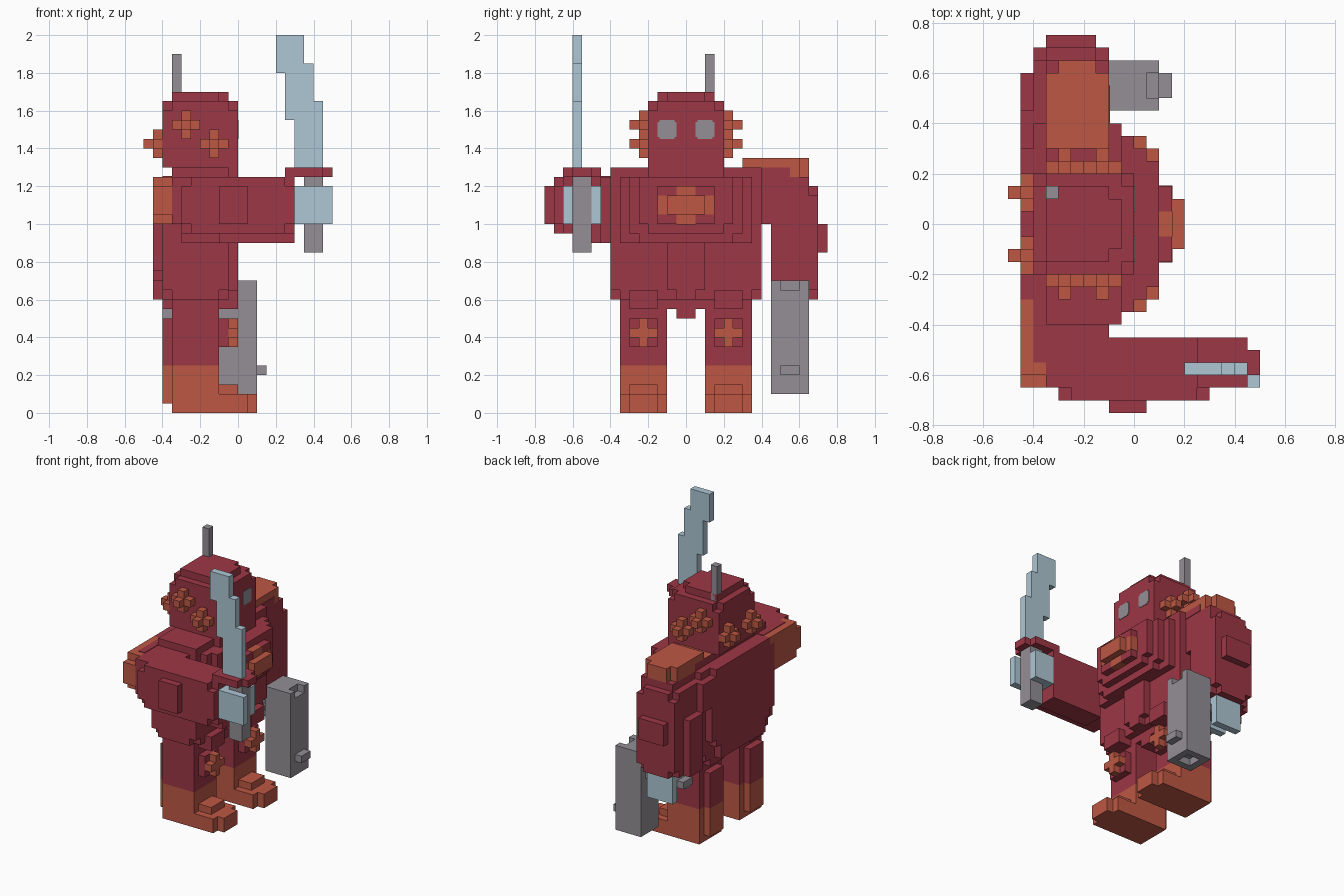
import bpy, bmesh

if "Cube" in bpy.data.objects:
    bpy.data.objects.remove(bpy.data.objects["Cube"], do_unlink=True)


def material(name, rgb):
    m = bpy.data.materials.new(name)
    m.use_nodes = True
    m.diffuse_color = (*rgb, 1)
    m.node_tree.nodes["Principled BSDF"].inputs["Base Color"].default_value = (*rgb, 1)
    return m


RED = material("dark red", (0.335, 0.038, 0.06))
ORANGE = material("rust orange", (0.51, 0.097, 0.058))
GREY = material("gun grey", (0.293, 0.275, 0.303))
BLUE = material("pale steel blue", (0.42, 0.57, 0.66))


def part(name, mat, *boxes):
    """One object made of boxes given as (x0, x1, y0, y1, z0, z1)."""
    bm = bmesh.new()
    for b in boxes:
        for v in bmesh.ops.create_cube(bm, size=1)["verts"]:
            v.co = [(b[2 * i] + b[2 * i + 1]) / 2 + v.co[i] * (b[2 * i + 1] - b[2 * i])
                    for i in range(3)]
    me = bpy.data.meshes.new(name)
    bm.to_mesh(me)
    bm.free()
    me.materials.append(mat)
    ob = bpy.data.objects.new(name, me)
    bpy.context.collection.objects.link(ob)


def keep(b):
    return b


def flip(b):
    """Mirror a box across y = 0."""
    return (b[0], b[1], -b[3], -b[2], b[4], b[5])


def raise_forward(b):
    """Turn a box of the hanging arm into the mirrored arm held forward."""
    return (0.9 - b[5], 0.9 - b[4], -b[3], -b[2], b[0] + 1.35, b[1] + 1.35)


def plus(centre, axis, sign, knob=True):
    """Plus-shaped stud, 0.05 thick, growing from a surface along an axis."""
    boxes = []
    flat = [i for i in range(3) if i != axis]
    for long in flat + ([None] if knob else []):
        b = []
        for i in range(3):
            if i == axis:
                reach = 0.1 if long is None else 0.05
                b += sorted((centre[i], centre[i] + sign * reach))
            else:
                h = 0.075 if i == long else 0.025
                b += [centre[i] - h, centre[i] + h]
        boxes.append(tuple(b))
    return boxes


# Head with stepped crown, eyes and antenna
part("head", RED,
     (-.4, 0, -.2, .2, 1.3, 1.6),
     (-.4, 0, -.15, .15, 1.6, 1.65),
     (-.35, -.05, -.2, .2, 1.6, 1.65),
     (-.35, -.05, -.1, .1, 1.65, 1.7),
     (-.35, -.1, -.15, .15, 1.65, 1.7),
     (-.35, 0, -.2, .2, 1.25, 1.3))
part("antenna", GREY, (-.35, -.3, .1, .15, 1.65, 1.9))
for side, s in (("left", 1), ("right", -1)):
    y = s * 0.1
    part(side + "_eye", GREY, (-.003, .003, y - .05, y + .05, 1.46, 1.54),
         (-.003, .003, y - .04, y + .04, 1.45, 1.55))
    part(side + "_head_studs", ORANGE,
         *plus((-.275, s * .2, 1.525), 1, s), *plus((-.125, s * .2, 1.425), 1, s),
         *plus((-.4, s * .125, 1.425), 0, -1))

# Torso with stepped chest, belly panel and back
part("torso", RED,
     (-.4, -.05, -.4, .4, .65, 1.25),
     (-.4, -.05, -.35, .35, .6, .65),
     (-.35, -.1, -.4, .4, .6, .65),
     (-.35, -.05, -.4, .4, 1.25, 1.3),
     (-.05, 0, -.2, .2, 1.25, 1.3),
     (-.05, 0, -.35, .35, .9, 1.25))
part("belly_panel", RED, (-.05, 0, -.1, .1, .65, .9), (-.05, 0, -.05, .05, .6, .65))
part("back_plate", RED,
     (-.45, -.4, -.35, .35, .75, 1.2),
     (-.45, -.4, -.3, .3, .7, .75),
     (-.45, -.4, -.25, .25, .6, .7),
     (-.45, -.4, -.3, .3, 1.2, 1.25))
part("chest_plates", RED,
     (0, .05, -.3, .3, .95, 1.25),
     (0, .05, -.25, .25, .9, .95),
     (.05, .1, -.25, .25, 1.0, 1.25),
     (.05, .1, -.2, .2, .95, 1.0),
     (.1, .15, -.15, .15, 1.0, 1.2))
part("chest_emblem", ORANGE,
     (.1, .152, -.152, .152, 1.05, 1.15),
     (.1, .152, -.05, .05, .998, 1.202),
     (.15, .2, -.1, .1, 1.05, 1.15))
part("pelvis", RED, (-.35, -.1, -.1, .1, .55, .6), (-.3, -.1, -.05, .05, .5, .55))

# Arms: one set of boxes, hanging on one side and held forward on the other
ARM = [(-.35, -.1, .4, .65, 1.0, 1.25),
       (-.35, -.1, .45, .65, .6, 1.0),
       (-.4, -.1, .45, .65, .6, 1.2),
       (-.35, -.15, .65, .7, .6, 1.2),
       (-.4, -.1, .65, .7, .65, 1.15),
       (-.35, -.15, .7, .75, .85, 1.0),
       (-.45, -.4, .45, .6, .6, 1.0),
       (-.45, -.35, .35, .45, 1.0, 1.2)]
CAP = [(-.35, -.1, .3, .6, 1.25, 1.35),
       (-.3, -.15, .6, .65, 1.25, 1.35),
       (-.35, -.1, .2, .35, 1.25, 1.3)]
CAP_FRONT = [(-.1, -.096, .3, .55, 1.25, 1.3)]
HAND = [(-.35, -.15, .45, .65, .55, .6),
        (-.35, -.15, .6, .65, .4, .55),
        (-.35, -.15, .45, .5, .45, .55)]
for name, turn in (("gun", keep), ("sword", raise_forward)):
    part(name + "_arm", RED, *map(turn, ARM))
    part(name + "_shoulder_cap", ORANGE, *map(turn, CAP))
    part(name + "_shoulder_trim", RED, *map(turn, CAP_FRONT))
    part(name + "_hand", BLUE, *map(turn, HAND))

# Legs, knees and feet
LEG = [(-.35, -.1, .1, .35, .25, .62),
       (-.4, -.35, .15, .3, .25, .5),
       (-.4, -.35, .15, .3, .55, .6),
       (-.1, 0, .15, .3, .55, .65),
       (-.1, -.05, .15, .3, .35, .5)]
BOOT = [(-.35, -.1, .1, .35, 0, .25),
        (-.4, -.35, .15, .3, .05, .25),
        (-.1, 0, .15, .3, .1, .15),
        (-.1, .05, .1, .35, 0, .1),
        (.05, .1, .15, .3, 0, .1)]
KNEE = plus((-.05, .225, .425), 0, 1, knob=False)
for side, turn in (("left", keep), ("right", flip)):
    part(side + "_leg", RED, *map(turn, LEG))
    part(side + "_boot", ORANGE, *map(turn, BOOT))
    part(side + "_knee_stud", ORANGE, *map(turn, KNEE))

# Sword
part("sword_blade", BLUE,
     (.3, .45, -.6, -.55, 1.3, 1.65),
     (.25, .4, -.6, -.55, 1.55, 1.85),
     (.2, .35, -.6, -.55, 1.8, 2.0))
part("sword_guard", RED, (.25, .45, -.65, -.45, 1.25, 1.3), (.45, .5, -.6, -.5, 1.25, 1.3))
part("sword_grip", GREY, (.35, .45, -.6, -.5, .85, 1.25))

# Gun pointing down, with a notched rear sight and a hollow muzzle
part("gun_body", GREY,
     (-.1, .1, .45, .65, .15, .65),
     (-.1, .05, .45, .65, .65, .7),
     (.05, .1, .45, .5, .65, .7),
     (.05, .1, .6, .65, .65, .7))
part("gun_muzzle", GREY,
     (-.1, -.05, .45, .65, .1, .15),
     (.05, .1, .45, .65, .1, .15),
     (-.05, .05, .45, .5, .1, .15),
     (-.05, .05, .6, .65, .1, .15))
part("gun_sight", GREY, (.1, .15, .5, .6, .2, .25))
part("gun_grip", GREY, (-.4, -.1, .5, .6, .5, .55))
